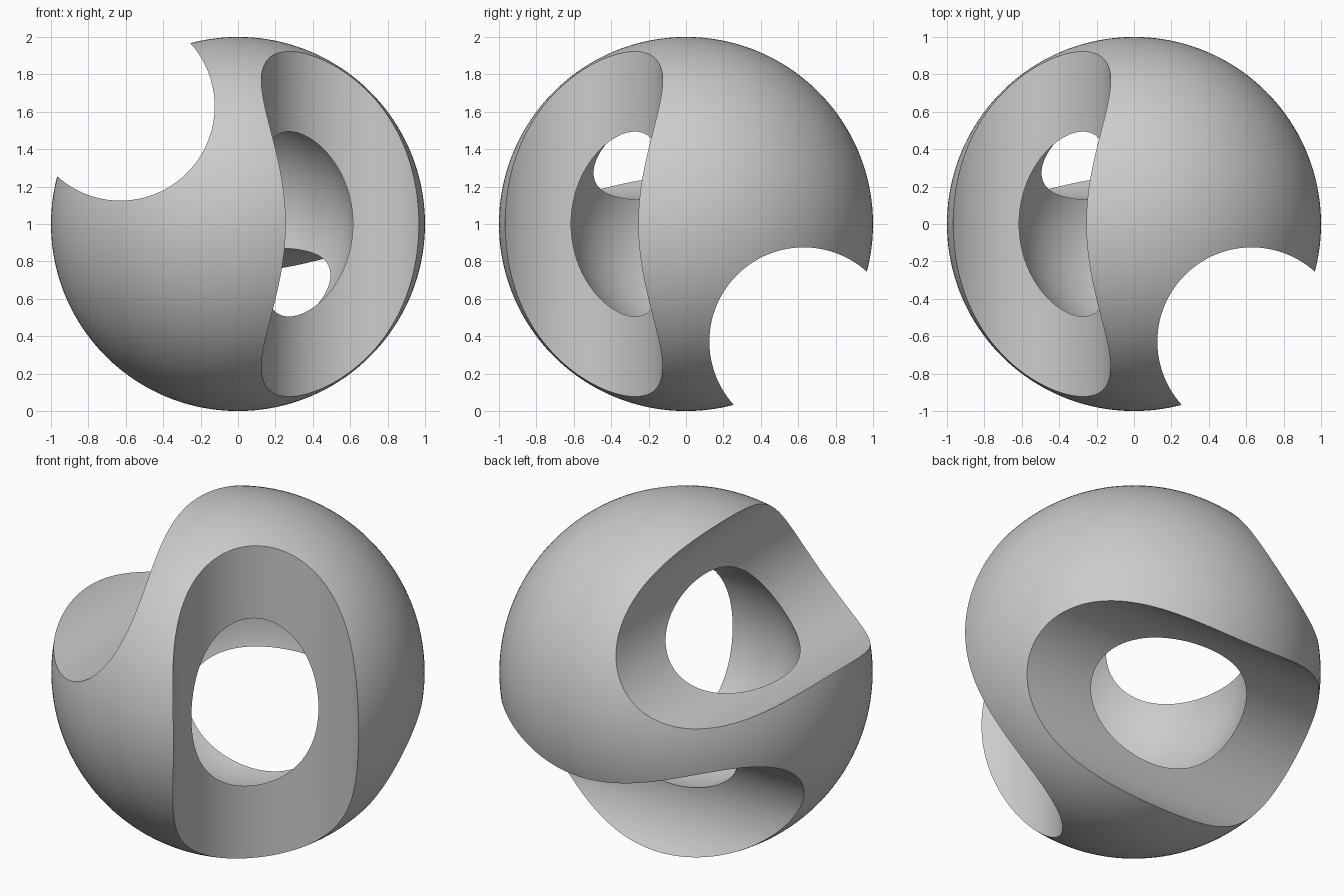
import bpy
from math import radians

OFFSET = 0.629   # distance of each bore axis from the two centre planes
BORE = 0.504     # bore radius
CAVITY = 0.627   # hollow core radius
CENTRE = (0, 0, 1)

cube = bpy.data.objects.get("Cube")
if cube:
    bpy.data.objects.remove(cube, do_unlink=True)


def ball(name, radius):
    bpy.ops.mesh.primitive_ico_sphere_add(subdivisions=6, radius=radius, location=CENTRE)
    obj = bpy.context.object
    obj.name = name
    return obj


def bore(name, location, rotation):
    bpy.ops.mesh.primitive_cylinder_add(vertices=160, radius=BORE, depth=3,
                                        location=location, rotation=rotation)
    obj = bpy.context.object
    obj.name = name
    return obj


# Solid outer ball
shell = ball("hollow_ball", 1)

# Hollow core and three mutually perpendicular bores
cutters = [
    ball("core_cutter", CAVITY),
    bore("vertical_bore_cutter", (OFFSET, -OFFSET, 1), (0, 0, 0)),
    bore("sideways_bore_cutter", (0, OFFSET, 1 - OFFSET), (0, radians(90), 0)),
    bore("lengthwise_bore_cutter", (-OFFSET, 0, 1 + OFFSET), (radians(90), 0, 0)),
]

# Cut everything out of the ball, then discard the cutters
bpy.ops.object.select_all(action='DESELECT')
shell.select_set(True)
bpy.context.view_layer.objects.active = shell
for cutter in cutters:
    cutter.hide_render = True
    cut = shell.modifiers.new(cutter.name, 'BOOLEAN')
    cut.operation = 'DIFFERENCE'
    cut.solver = 'EXACT'
    cut.object = cutter
    bpy.ops.object.modifier_apply(modifier=cut.name)
    bpy.data.objects.remove(cutter, do_unlink=True)

# Smooth surfaces with crisp rims
bpy.ops.object.shade_smooth_by_angle(angle=radians(25))
